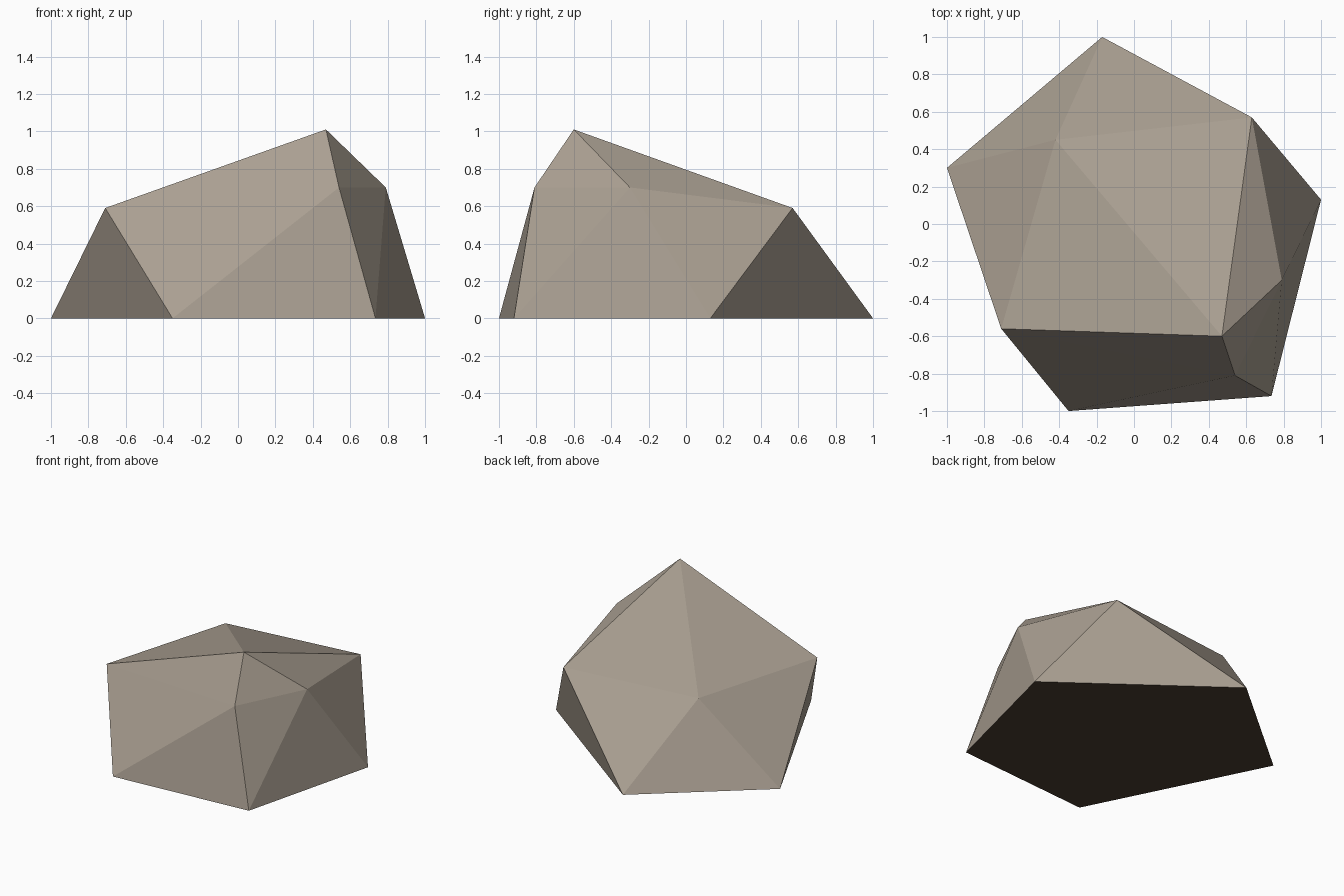
import bpy, bmesh

if "Cube" in bpy.data.objects:
    bpy.data.objects.remove(bpy.data.objects["Cube"])

# Low-poly rock: corner points wrapped by a convex hull
ground_ring = [(-1, 0.30), (-0.17, 1), (1, 0.13), (0.735, -0.92), (-0.35, -1)]
upper = [(-0.71, -0.56, 0.59), (0.47, -0.60, 1.01), (0.63, 0.57, 0.59),
         (-0.42, 0.45, 0.59), (0.79, -0.30, 0.70), (0.54, -0.81, 0.70)]

bm = bmesh.new()
for p in [(x, y, 0) for x, y in ground_ring] + upper:
    bm.verts.new(p)
bmesh.ops.convex_hull(bm, input=bm.verts[:])
bmesh.ops.recalc_face_normals(bm, faces=bm.faces[:])

# Dark underside, pale stone elsewhere
for f in bm.faces:
    f.material_index = 1 if f.normal.z < -0.9 else 0

mesh = bpy.data.meshes.new("rock")
bm.to_mesh(mesh)
bm.free()

for name, colour in [("warm grey stone", (0.40, 0.347, 0.285, 1)),
                     ("dark brown underside", (0.07, 0.046, 0.03, 1))]:
    mat = bpy.data.materials.new(name)
    mat.diffuse_color = colour
    mat.use_nodes = True
    mat.node_tree.nodes["Principled BSDF"].inputs["Base Color"].default_value = mat.diffuse_color
    mesh.materials.append(mat)

rock = bpy.data.objects.new("rock", mesh)
bpy.context.collection.objects.link(rock)
